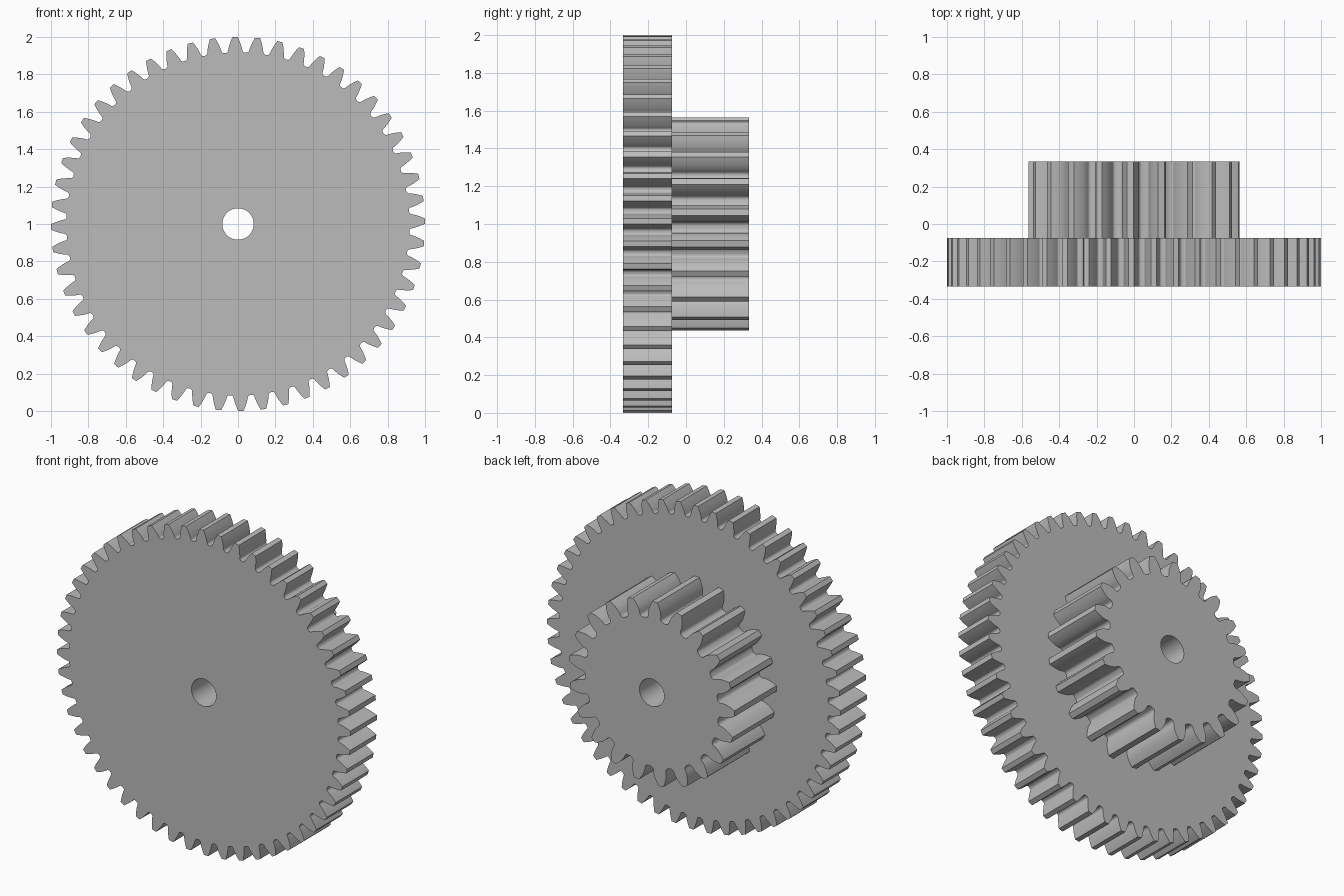
import bpy, bmesh
from math import acos, cos, sin, tan, pi, radians

cube = bpy.data.objects.get("Cube")
if cube:
    bpy.data.objects.remove(cube, do_unlink=True)

# Plain grey plastic
grey = bpy.data.materials.new("grey")
grey.use_nodes = True
colour = (0.5, 0.5, 0.5, 1)
grey.diffuse_color = colour
grey.node_tree.nodes["Principled BSDF"].inputs["Base Color"].default_value = colour

CENTRE_Z = 1.0
BORE = 0.084
PRESSURE = radians(20)


def involute(a):
    return tan(a) - a


def half_tooth(teeth, tip):
    """(angle from tooth centre, radius) from the tip corner to the gap."""
    module = 2 * tip / (teeth + 2)
    pitch = module * teeth / 2
    root = pitch - 1.25 * module
    base = pitch * cos(PRESSURE)

    def half_angle(r):
        a = acos(min(1, base / r))
        return pi / (2 * teeth) + involute(PRESSURE) - involute(a)

    # Involute flank
    fillet = 0.4 * module
    low = root + fillet
    steps = 6
    pts = []
    for i in range(steps + 1):
        r = tip + (low - tip) * i / steps
        pts.append((half_angle(r), r))
    # Rounded root
    start = half_angle(low)
    width = min(0.98 * (pi / teeth - start), fillet / root)
    for i in range(1, 6):
        t = i / 5 * pi / 2
        pts.append((start + width * (1 - cos(t)), low - fillet * sin(t)))
    return pts


def ring(bm, polar, y):
    verts = [bm.verts.new((r * cos(a), y, CENTRE_Z + r * sin(a))) for a, r in polar]
    return [bm.edges.new((v, verts[i - 1])) for i, v in enumerate(verts)]


def gear(name, teeth, tip, phase, front, back):
    half = half_tooth(teeth, tip)
    tooth = [(-a, r) for a, r in reversed(half)] + half
    outline = [(radians(phase) + 2 * pi * k / teeth + a, r)
               for k in range(teeth) for a, r in tooth]
    bore = [(2 * pi * i / 64, BORE) for i in range(64)]

    # Fill the toothed outline around the bore, then extrude it
    bm = bmesh.new()
    edges = ring(bm, outline, front) + ring(bm, bore, front)
    bmesh.ops.triangle_fill(bm, edges=edges, use_beauty=True)
    ext = bmesh.ops.extrude_face_region(bm, geom=bm.faces[:], use_keep_orig=True)
    moved = [v for v in ext["geom"] if isinstance(v, bmesh.types.BMVert)]
    bmesh.ops.translate(bm, verts=moved, vec=(0, back - front, 0))
    bmesh.ops.recalc_face_normals(bm, faces=bm.faces[:])

    mesh = bpy.data.meshes.new(name)
    bm.to_mesh(mesh)
    bm.free()
    mesh.materials.append(grey)
    obj = bpy.data.objects.new(name, mesh)
    bpy.context.collection.objects.link(obj)
    bpy.ops.object.select_all(action="DESELECT")
    obj.select_set(True)
    bpy.context.view_layer.objects.active = obj
    bpy.ops.object.shade_smooth_by_angle(angle=radians(30))
    return obj


gear("large_gear", 52, 1.0, 0.9, -0.333, -0.075)
gear("small_gear", 21, 0.565, 75.0, -0.075, 0.333)
